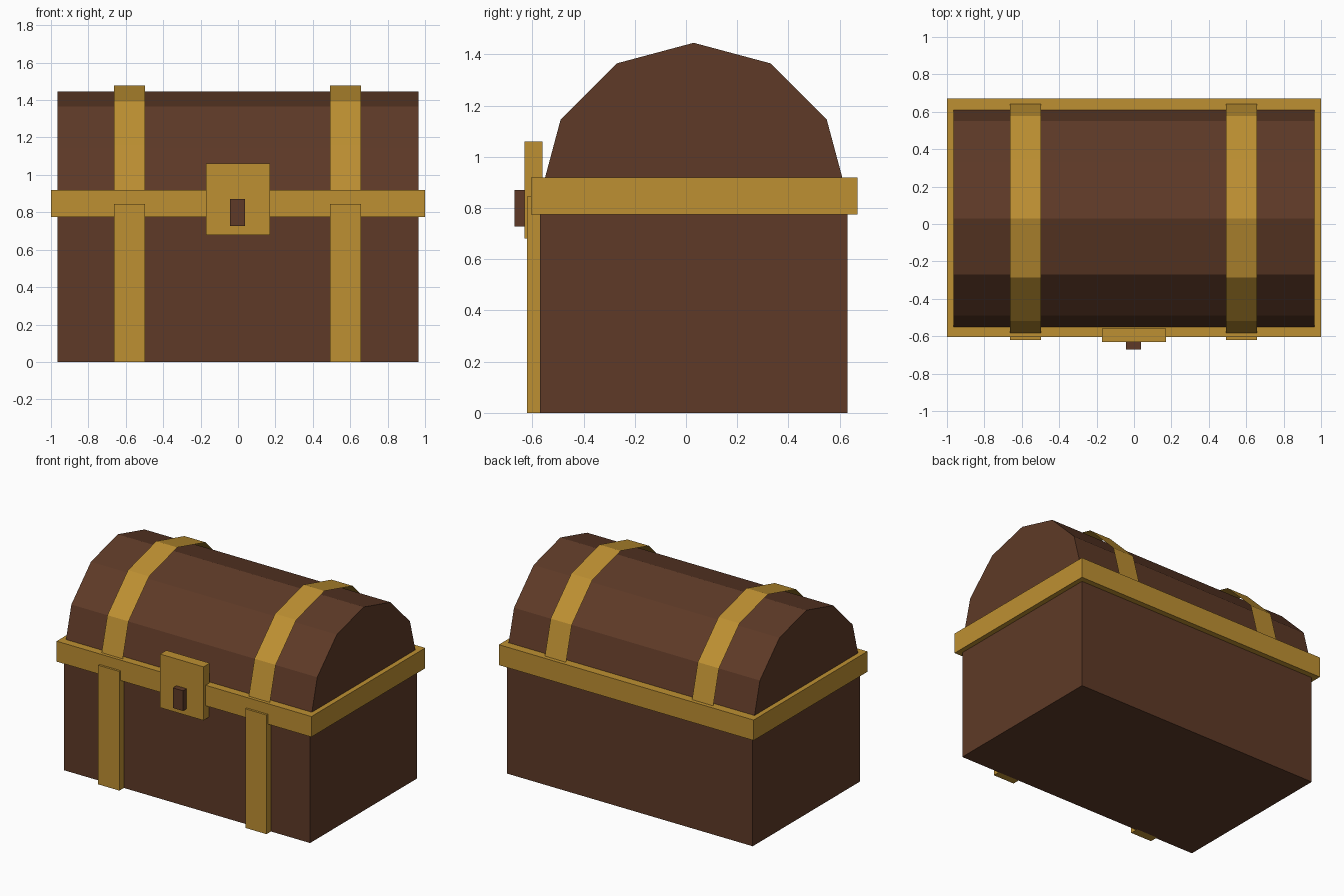
import bpy
import math

default = bpy.data.objects.get("Cube")
if default:
    bpy.data.objects.remove(default, do_unlink=True)


def make_material(name, color):
    mat = bpy.data.materials.new(name)
    mat.use_nodes = True
    mat.diffuse_color = color
    mat.node_tree.nodes["Principled BSDF"].inputs["Base Color"].default_value = color
    return mat


wood = make_material("brown wood", (0.112, 0.042, 0.020, 1))
brass = make_material("brass", (0.515, 0.279, 0.032, 1))


def add_mesh(name, verts, faces, mat):
    mesh = bpy.data.meshes.new(name)
    mesh.from_pydata(verts, [], faces)
    mesh.materials.append(mat)
    obj = bpy.data.objects.new(name, mesh)
    bpy.context.collection.objects.link(obj)
    return obj


def box(name, x, y, z, mat):
    verts = [(i, j, k) for i in x for j in y for k in z]
    faces = [(0, 1, 3, 2), (4, 6, 7, 5), (0, 4, 5, 1),
             (2, 3, 7, 6), (0, 2, 6, 4), (1, 5, 7, 3)]
    return add_mesh(name, verts, faces, mat)


SEAM = 0.845    # height where lid meets base
MID_Y = 0.03    # depth of the lid axis
SIDES = 6       # facets over the half barrel


def arch(name, x0, x1, radius, mat, closed):
    """Half barrel along x; closed adds the ends and underside."""
    verts = []
    for i in range(SIDES + 1):
        a = math.pi * i / SIDES
        y, z = MID_Y + radius * math.cos(a), SEAM + radius * math.sin(a)
        verts += [(x0, y, z), (x1, y, z)]
    faces = [(2 * i, 2 * i + 2, 2 * i + 3, 2 * i + 1) for i in range(SIDES)]
    if closed:
        n = len(verts)
        faces += [tuple(range(n - 2, -1, -2)), tuple(range(1, n, 2)),
                  (0, 1, n - 1, n - 2)]
    return add_mesh(name, verts, faces, mat)


# Wooden chest
box("chest_base", (-0.965, 0.965), (-0.57, 0.63), (0, SEAM), wood)
arch("lid", -0.965, 0.965, 0.6, wood, True)

# Brass rim around the seam
box("rim", (-1, 1), (-0.605, 0.67), (0.775, 0.92), brass)

# Straps on the front and thin bands over the lid
for side, x in (("right", -0.58), ("left", 0.575)):
    x0, x1 = x - 0.083, x + 0.083
    box(side + "_front_strap", (x0, x1), (-0.62, -0.56), (0, SEAM), brass)
    arch(side + "_lid_band", x0, x1, 0.632, brass, False)

# Lock
box("lock_plate", (-0.17, 0.17), (-0.63, -0.56), (0.68, 1.06), brass)
box("lock_keyhole", (-0.042, 0.038), (-0.67, -0.62), (0.727, 0.87), wood)
